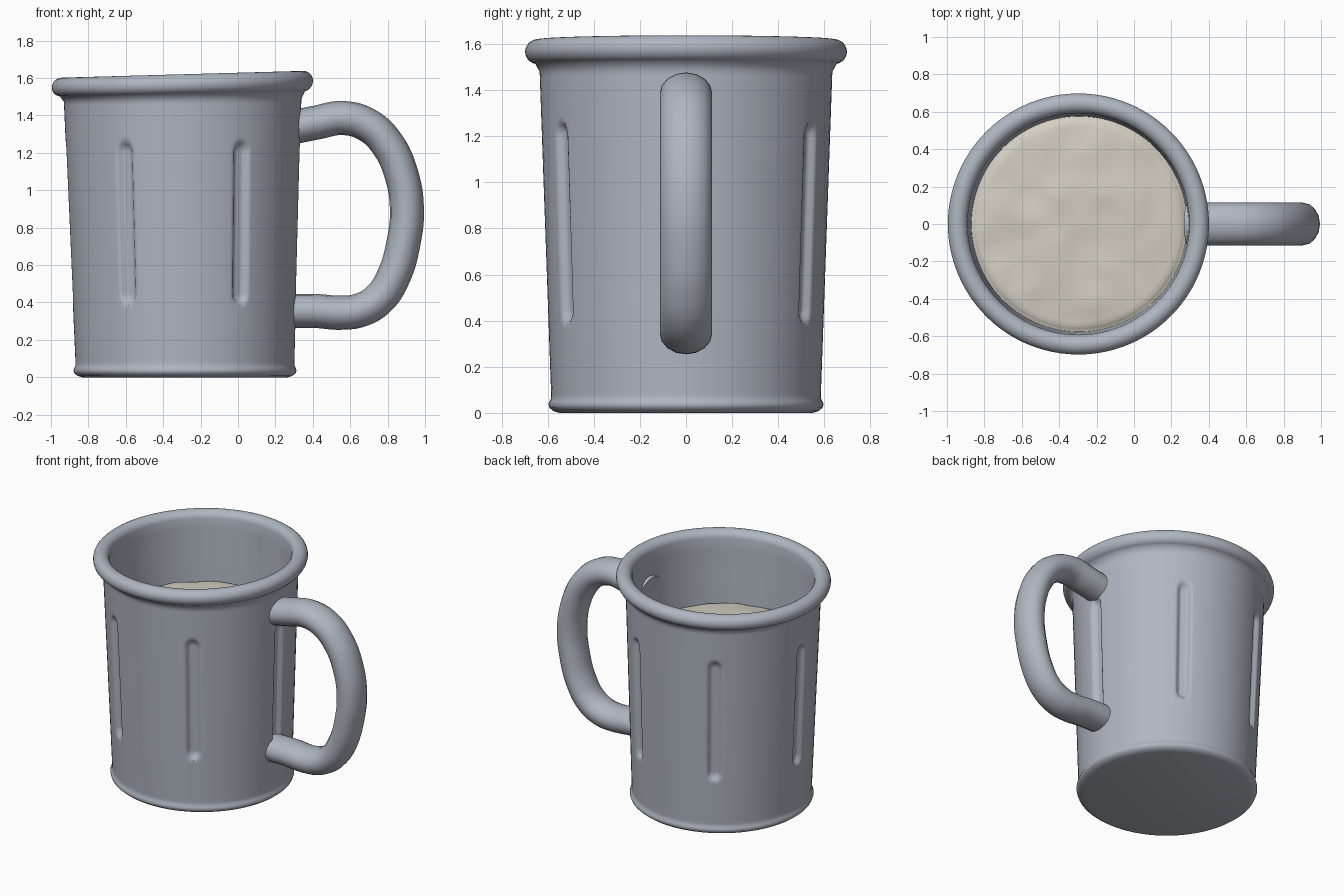
import bpy, bmesh, math
from mathutils import Vector, noise

cube = bpy.data.objects.get("Cube")
if cube:
    bpy.data.objects.remove(cube, do_unlink=True)


def material(name, rgb):
    m = bpy.data.materials.new(name)
    m.use_nodes = True
    m.diffuse_color = (*rgb, 1)
    m.node_tree.nodes["Principled BSDF"].inputs["Base Color"].default_value = (*rgb, 1)
    return m


def smooth(t):
    t = min(max(t, 0), 1)
    return t * t * (3 - 2 * t)


def activate(ob):
    bpy.ops.object.select_all(action='DESELECT')
    ob.select_set(True)
    bpy.context.view_layer.objects.active = ob


def lathe(name, profile, angles, place, mat):
    """Revolve profile entries; place(entry, angle) gives each point."""
    bm = bmesh.new()
    rings = [[bm.verts.new(place(p, a)) for a in angles] for p in profile]
    n = len(angles)
    for lo, hi in zip(rings, rings[1:]):
        for i in range(n):
            j = (i + 1) % n
            bm.faces.new((lo[i], lo[j], hi[j], hi[i]))
    bmesh.ops.remove_doubles(bm, verts=bm.verts, dist=0.0001)
    me = bpy.data.meshes.new(name)
    bm.to_mesh(me)
    bm.free()
    me.materials.append(mat)
    ob = bpy.data.objects.new(name, me)
    bpy.context.collection.objects.link(ob)
    activate(ob)
    bpy.ops.object.shade_smooth_by_angle(angle=math.radians(45))
    return ob


steel = material("blue_grey_metal", (0.43, 0.47, 0.53))
cream = material("cream_liquid", (0.66, 0.62, 0.54))


def centre_x(z):
    return -0.283 - 0.009 * z


# Cup: foot, fluted wall, rolled rim, inner wall and floor
foot = [(0, 0), (0.55, 0), (0.575, 0.008), (0.592, 0.022), (0.597, 0.036),
        (0.592, 0.05), (0.586, 0.062)]
WALL_ROWS = 72
wall = [(0.585 + 0.05 * t / WALL_ROWS, 0.075 + 1.405 * t / WALL_ROWS)
        for t in range(WALL_ROWS + 1)]
rim = [(0.645 + 0.053 * math.cos(a), 1.567 + 0.053 * math.sin(a))
       for a in (math.radians(d) for d in range(-80, 186, 14))]
inside = [(0.59, 1.5), (0.583, 1.3), (0.575, 1.1), (0.555, 0.1), (0.53, 0.06), (0, 0.06)]
profile = ([(r, z, False) for r, z in foot] + [(r, z, True) for r, z in wall]
           + [(r, z, False) for r, z in rim + inside])

# Columns are packed tightly around each of the six flutes
offsets = list(range(-30, -7, 4)) + list(range(-7, 8)) + list(range(10, 30, 4))
columns = [math.radians(60 * k + o) for k in range(6) for o in offsets]


def cup_point(entry, angle):
    r, z, fluted = entry
    if fluted:
        sector = math.radians(60)
        arc = (angle - round(angle / sector) * sector) * r
        dz = z - min(max(z, 0.44), 1.21)
        r -= 0.03 * smooth((0.052 - math.hypot(arc, dz)) / 0.03)
    x, y = r * math.cos(angle), r * math.sin(angle)
    tilt = 0.028 * x * smooth((z - 1.42) / 0.14)   # rim leans up to the handle side
    return x + centre_x(z), y, z + tilt


lathe("cup", profile, columns, cup_point, steel)


# Liquid: gently domed, rippled surface
def liquid_point(r, angle):
    x, y = r * math.cos(angle), r * math.sin(angle)
    ripple = noise.noise(Vector((x * 7, y * 7, 0.5))) * 0.012
    dome = 0.02 * (1 - (r / 0.58) ** 2)
    edge = 0.015 * smooth((r - 0.545) / 0.03)
    return x + centre_x(1.14), y, 1.135 + dome + ripple - edge


radii = [0.578, 0.57, 0.56, 0.545] + [0.52 * k / 16 for k in range(16, -1, -1)]
lathe("liquid", radii, [math.tau * i / 64 for i in range(64)], liquid_point, cream)

# Handle: bent tube, wider across than it is thick
path = [(0.285, 1.335), (0.42, 1.362), (0.56, 1.386), (0.69, 1.35), (0.80, 1.245),
        (0.875, 1.08), (0.903, 0.9), (0.885, 0.72), (0.83, 0.535), (0.75, 0.415),
        (0.65, 0.358), (0.55, 0.345), (0.42, 0.354), (0.27, 0.355)]
curve = bpy.data.curves.new("handle", 'CURVE')
curve.dimensions = '3D'
curve.bevel_depth = 0.091
curve.bevel_resolution = 6
curve.resolution_u = 6
curve.use_fill_caps = True
spline = curve.splines.new('BEZIER')
spline.bezier_points.add(len(path) - 1)
for bp, (x, z) in zip(spline.bezier_points, path):
    bp.co = (x, 0, z)
    bp.handle_left_type = bp.handle_right_type = 'AUTO'
curve.materials.append(steel)
handle = bpy.data.objects.new("handle", curve)
handle.scale.y = 1.25
bpy.context.collection.objects.link(handle)
activate(handle)
bpy.ops.object.convert(target='MESH')
bpy.ops.object.shade_smooth_by_angle(angle=math.radians(45))
